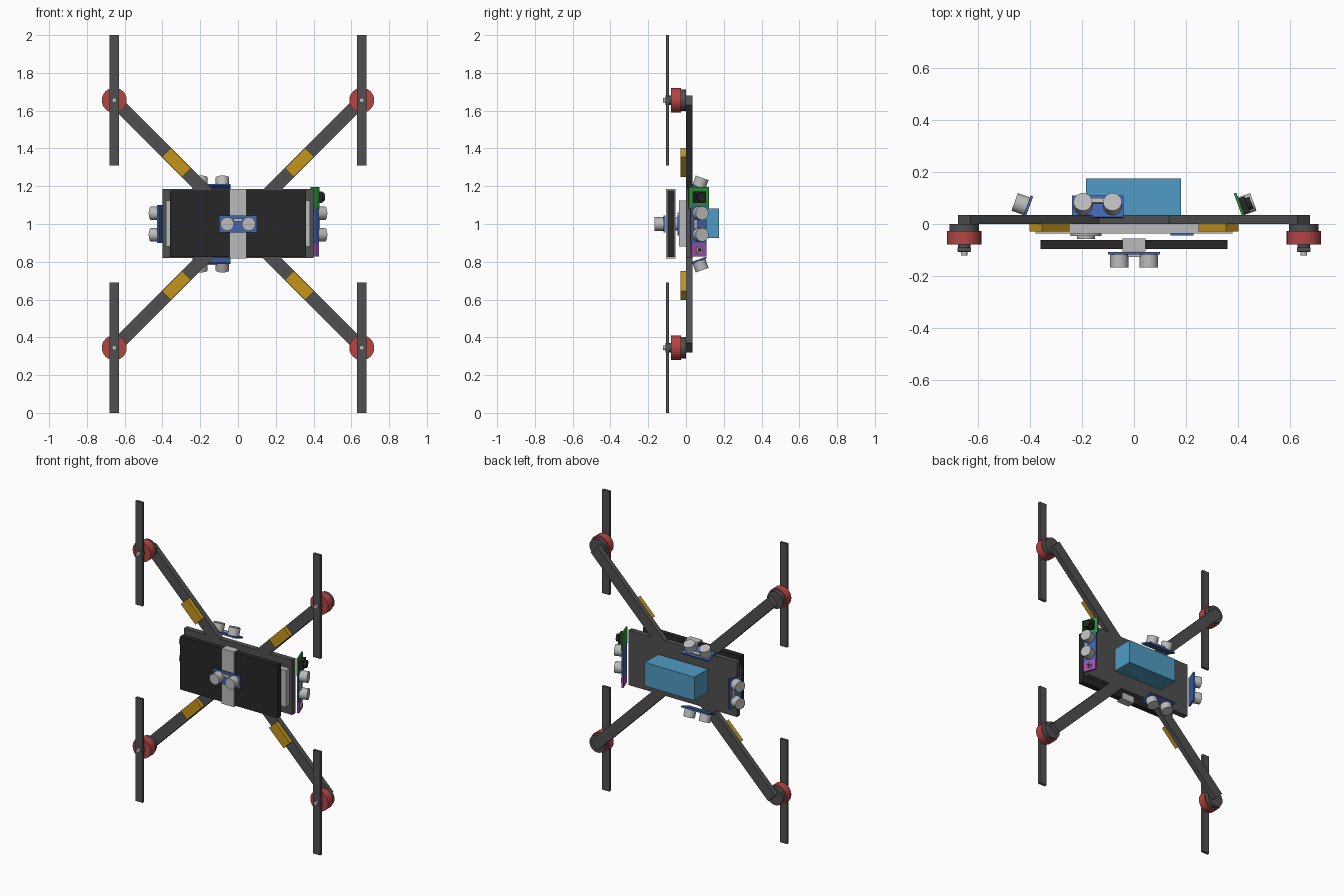
import bpy, bmesh, math
from mathutils import Matrix, Vector

if "Cube" in bpy.data.objects:
    bpy.data.objects.remove(bpy.data.objects["Cube"])


def mat(name, r, g, b):
    m = bpy.data.materials.new(name)
    m.diffuse_color = (r, g, b, 1)
    m.use_nodes = True
    m.node_tree.nodes["Principled BSDF"].inputs["Base Color"].default_value = m.diffuse_color
    return m


DARK = mat("dark_grey", 0.08, 0.08, 0.08)
BLACK = mat("black", 0.02, 0.02, 0.02)
LIGHT = mat("light_grey", 0.5, 0.5, 0.5)
RED = mat("red", 0.45, 0.06, 0.06)
YELLOW = mat("yellow", 0.55, 0.3, 0.01)
SKY = mat("sky_blue", 0.08, 0.33, 0.55)
BLUE = mat("board_blue", 0.06, 0.13, 0.42)
GREEN = mat("green", 0.03, 0.3, 0.04)
PURPLE = mat("purple", 0.4, 0.08, 0.45)


def frame(pos, normal, along):
    """Local x runs along the part, local z points out of its face."""
    z = Vector(normal).normalized()
    x = Vector(along).normalized()
    y = z.cross(x)
    m = Matrix((x, y, z)).transposed().to_4x4()
    m.translation = pos
    return m


def finish(name, bm, material, m, smooth=False):
    me = bpy.data.meshes.new(name)
    bm.to_mesh(me)
    bm.free()
    me.materials.append(material)
    ob = bpy.data.objects.new(name, me)
    ob.matrix_world = m
    bpy.context.collection.objects.link(ob)
    if smooth:
        bpy.ops.object.select_all(action='DESELECT')
        ob.select_set(True)
        bpy.context.view_layer.objects.active = ob
        bpy.ops.object.shade_smooth_by_angle(angle=math.radians(30))


def box(name, lo, hi, material, m=Matrix()):
    bm = bmesh.new()
    lo, hi = Vector(lo), Vector(hi)
    bmesh.ops.create_cube(bm, size=1, matrix=Matrix.Translation((lo + hi) / 2) @ Matrix.Diagonal((*(hi - lo), 1)))
    finish(name, bm, material, m)


def cyl(name, x, y, z0, z1, r, material, m):
    bm = bmesh.new()
    bmesh.ops.create_cone(bm, cap_ends=True, segments=32, radius1=r, radius2=r, depth=z1 - z0,
                          matrix=Matrix.Translation((x, y, (z0 + z1) / 2)))
    finish(name, bm, material, m, True)


def sonar(name, m):
    box(name + "_board", (-0.1, -0.044, 0), (0.1, 0.044, 0.01), BLUE, m)
    for i, x in enumerate((-0.057, 0.057)):
        cyl(f"{name}_transducer_{i}", x, 0, 0.01, 0.06, 0.036, LIGHT, m)
    box(name + "_crystal", (-0.025, 0.012, 0.01), (0.025, 0.03, 0.02), LIGHT, m)


# Central body and electronics stack
box("body_plate", (-0.4, 0, 0.82), (0.4, 0.035, 1.185), DARK)
box("main_board", (-0.38, -0.036, 0.88), (0.38, 0, 1.125), LIGHT)
disc = frame((-0.185, -0.036, 1), (0, -1, 0), (1, 0, 0))
cyl("receiver_disc", 0, 0, 0, 0.01, 0.06, LIGHT, disc)
cyl("receiver_cap", 0, 0, 0.01, 0.022, 0.035, LIGHT, disc)
box("small_board", (0.14, -0.044, 0.955), (0.23, -0.036, 1.045), BLUE)
box("battery", (-0.36, -0.097, 0.825), (0.36, -0.062, 1.178), BLACK)
box("battery_strap", (-0.045, -0.107, 0.818), (0.045, -0.055, 1.186), LIGHT)
box("rear_pack", (-0.185, 0.035, 0.925), (0.182, 0.175, 1.082), SKY)

# Arms with speed controllers, motors and propellers
for sx, side in ((-1, "left"), (1, "right")):
    for sz, level in ((-1, "lower"), (1, "upper")):
        tag = f"{level}_{side}"
        m = frame((0, 0, 1), (0, -1, 0), (sx, 0, sz))
        box(tag + "_arm", (0, -0.035, -0.035), (0.926, 0.035, 0), DARK, m)
        box(tag + "_speed_controller", (0.384, -0.033, 0), (0.536, 0.033, 0.028), YELLOW, m)
        m = frame((sx * 0.655, 0, 1 + sz * 0.655), (0, -1, 0), (1, 0, 0))
        cyl(tag + "_motor_base", 0, 0, 0, 0.027, 0.057, DARK, m)
        cyl(tag + "_motor_bell", 0, 0, 0.027, 0.08, 0.066, RED, m)
        cyl(tag + "_propeller_hub", 0, 0, 0.08, 0.108, 0.024, DARK, m)
        cyl(tag + "_motor_shaft", 0, 0, 0.1, 0.122, 0.013, LIGHT, m)
        box(tag + "_propeller", (-0.026, -0.345, 0.09), (0.026, 0.345, 0.107), DARK, m)

# Distance sensors, the outer four leaning back
c, s = math.cos(math.radians(20)), math.sin(math.radians(20))
right = frame((0.404, 0.065, 1), (c, s, 0), (0, 0, 1))
sonar("front_sonar", frame((0, -0.108, 1), (0, -1, 0), (1, 0, 0)))
sonar("top_sonar", frame((-0.14, 0.065, 1.188), (0, s, c), (1, 0, 0)))
sonar("bottom_sonar", frame((-0.14, 0.065, 0.812), (0, s, -c), (1, 0, 0)))
sonar("left_sonar", frame((-0.404, 0.065, 1), (-c, s, 0), (0, 0, 1)))
sonar("right_sonar", right)

# Camera and flow sensor on the right side
box("camera_board", (0.083, -0.056, 0), (0.195, 0.056, 0.01), GREEN, right)
box("camera_body", (0.112, -0.032, 0.01), (0.172, 0.032, 0.035), BLACK, right)
cyl("camera_lens", 0.142, 0, 0.035, 0.052, 0.024, BLACK, right)
box("flow_sensor_board", (-0.172, -0.042, 0), (-0.1, 0.042, 0.012), PURPLE, right)
cyl("flow_sensor_ring", -0.138, 0, 0.012, 0.02, 0.018, LIGHT, right)
cyl("flow_sensor_lens", -0.138, 0, 0.02, 0.024, 0.01, BLACK, right)
